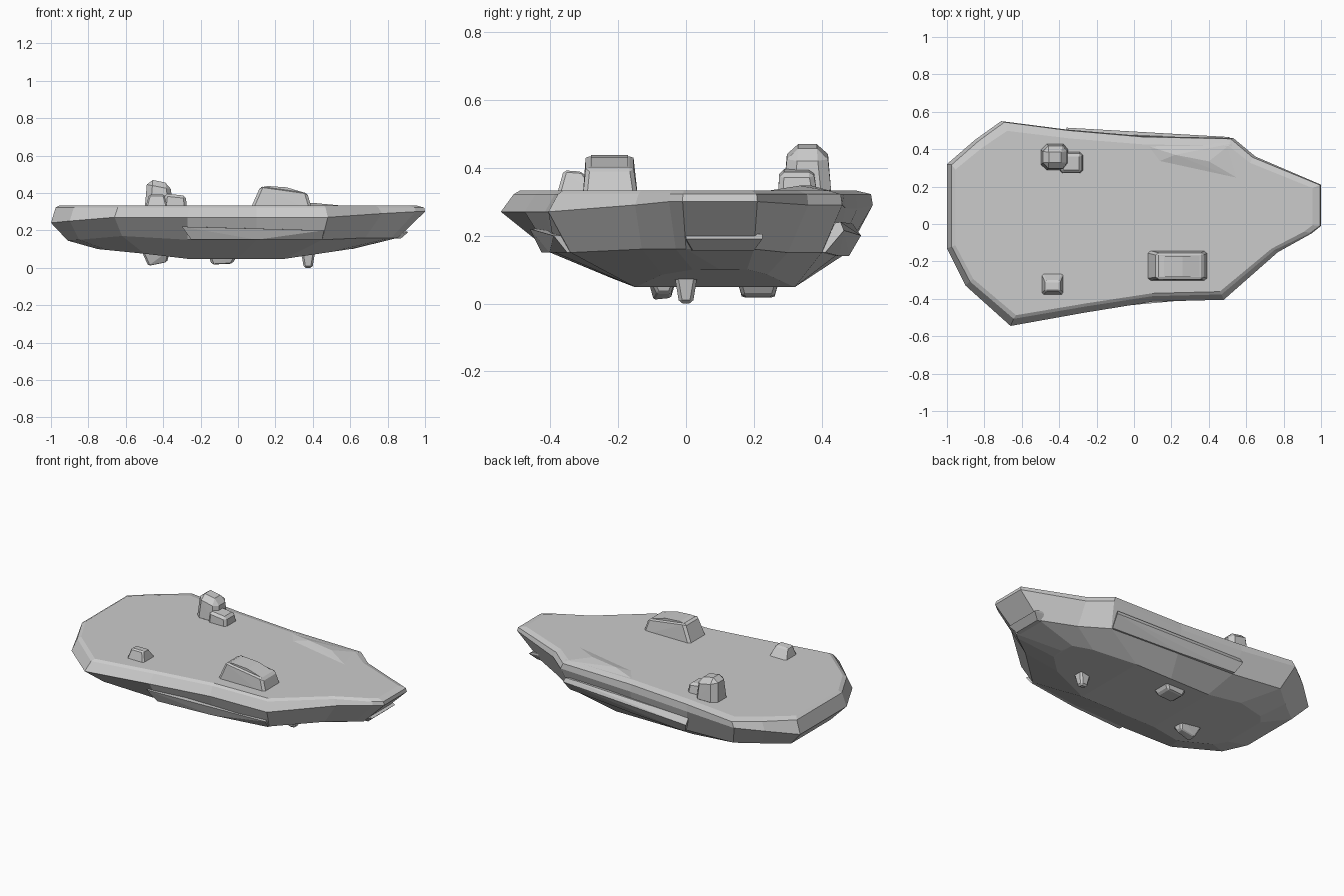
import bpy, bmesh


def finish(name, bm, bevel=0):
    bmesh.ops.recalc_face_normals(bm, faces=bm.faces)
    me = bpy.data.meshes.new(name)
    bm.to_mesh(me)
    bm.free()
    ob = bpy.data.objects.new(name, me)
    bpy.context.collection.objects.link(ob)
    if bevel:
        m = ob.modifiers.new("bevel", 'BEVEL')
        m.width = bevel
        m.segments = 1
    return ob


def convex(name, pts, bevel=0):
    bm = bmesh.new()
    for p in pts:
        bm.verts.new(p)
    bmesh.ops.convex_hull(bm, input=bm.verts)
    bmesh.ops.dissolve_limit(bm, angle_limit=0.02, verts=bm.verts, edges=bm.edges)
    return finish(name, bm, bevel)


def block(name, base, z0, tip, za, zb, bevel=0.012):
    """Tapered block; the tip face slopes from za to zb along x."""
    pts = []
    for (x0, x1, y0, y1), a, b in ((base, z0, z0), (tip, za, zb)):
        pts += [(x0, y0, a), (x1, y0, b), (x1, y1, b), (x0, y1, a)]
    return convex(name, pts, bevel)


# Hull rings, counter-clockwise from the stern's front corner
side = [(-1, -.13, .24), (-.9, -.33, .25), (-.66, -.545, .27), (-.27, -.475, .27),
        (.1, -.415, .27), (.48, -.405, .27), (.77, -.15, .29), (.95, -.05, .3),
        (1, -.01, .3), (1, .21, .3), (.65, .36, .29), (.53, .46, .29),
        (.05, .47, .28), (-.36, .505, .28), (-.71, .55, .29), (-.85, .45, .27),
        (-1, .32, .24)]
chine = [(-.91, -.1, .145), (-.85, -.25, .15), (-.62, -.42, .17), (-.27, -.40, .15),
         (.1, -.385, .15), (.45, -.34, .15), (.68, -.13, .16), (.82, -.03, .16),
         (.855, 0, .16), (.855, .2, .16), (.66, .3, .15), (.5, .4, .15),
         (.05, .44, .14), (-.33, .46, .14), (-.66, .48, .16), (-.78, .38, .15),
         (-.91, .28, .145)]
# Keel stations: x, front y, back y, z
keel_st = [(-.75, -.08, .2, .1), (-.7, -.15, .26, .095), (-.5, -.22, .33, .075),
           (-.27, -.15, .32, .048), (0, -.15, .32, .048), (.25, -.15, .32, .048),
           (.5, -.07, .24, .085), (.6, .02, .18, .1)]
keel = ([(x, a, z) for x, a, b, z in keel_st] + [(.61, .1, .1)]
        + [(x, b, z) for x, a, b, z in reversed(keel_st)])
rim = [(x * (.975 if x < .9 else .995), y * (.93 if y < 0 else .99), .322) for x, y, z in side]
deck = [(x * .955, y * .9 + .003, .333) for x, y, z in side]

bm = bmesh.new()
rings = [[bm.verts.new(p) for p in r] for r in (keel, chine, side, rim, deck)]
n = len(side)
for lo, hi in zip(rings, rings[1:]):
    for i in range(n):
        j = (i + 1) % n
        bm.faces.new((lo[i], lo[j], hi[j], hi[i]))
bm.faces.new(rings[-1])
k = rings[0]
for i in range(7):
    bm.faces.new((k[i], k[i + 1], k[15 - i], k[16 - i]))
bm.faces.new((k[7], k[8], k[9]))
finish("hull", bm)

# Side ledges and bow lip
convex("back_ledge", [(-.36, .515, .2), (.05, .485, .2), (.51, .465, .215), (-.36, .49, .235),
                      (.5, .455, .24), (-.33, .48, .14), (.05, .45, .14), (.5, .41, .15),
                      (-.3, .38, .14), (.45, .34, .15), (-.3, .38, .22), (.45, .34, .22)])
convex("front_ledge", [(-.3, -.46, .22), (.1, -.412, .2), (.46, -.39, .2), (-.25, -.425, .15),
                       (.1, -.402, .15), (.45, -.35, .15), (-.25, -.3, .15), (.4, -.25, .15),
                       (-.25, -.3, .22), (.4, -.25, .2)])
convex("bow_lip", [(.91, 0, .19), (.91, .225, .19), (.885, 0, .205), (.885, .225, .205),
                   (.87, .02, .156), (.87, .2, .156), (.7, 0, .16), (.7, .2, .16),
                   (.7, 0, .205), (.7, .225, .205)])

# Low ridge in the deck
convex("deck_ridge", [(.12, .33, .33), (.58, .23, .33), (.52, .43, .33), (.05, .425, .33),
                      (.22, .37, .347), (.4, .335, .347)])

# Deck structures
block("cabin", (.06, .4, -.305, -.14), .3, (.12, .37, -.295, -.155), .435, .40, .012)
convex("cabin_roof", [(.12, -.28, .43), (.12, -.17, .43), (.16, -.28, .437), (.16, -.17, .437),
                      (.26, -.28, .43), (.26, -.17, .43), (.36, -.28, .4), (.36, -.17, .4)])
block("tower", (-.5, -.35, .285, .43), .3, (-.485, -.36, .3, .415), .475, .45, .03)
block("tower_step", (-.4, -.27, .27, .39), .3, (-.39, -.28, .275, .375), .397, .385, .014)
convex("front_hatch", [(-.495, -.38, .32), (-.375, -.38, .32), (-.375, -.26, .32), (-.495, -.26, .32),
                       (-.475, -.36, .392), (-.395, -.36, .392), (-.395, -.305, .388),
                       (-.475, -.305, .388)], .008)

# Underside fins and pods
convex("stern_fin", [(-.52, -.12, .1), (-.36, -.12, .1), (-.36, -.02, .1), (-.52, -.02, .1),
                     (-.48, -.095, .01), (-.38, -.085, .03), (-.38, -.045, .03),
                     (-.48, -.045, .015)], .008)
block("middle_pod", (-.16, 0, .15, .275), .07, (-.14, -.03, .165, .26), .017, .022, .01)
block("bow_knob", (.335, .415, -.037, .037), .1, (.352, .398, -.02, .02), 0, 0, .01)
